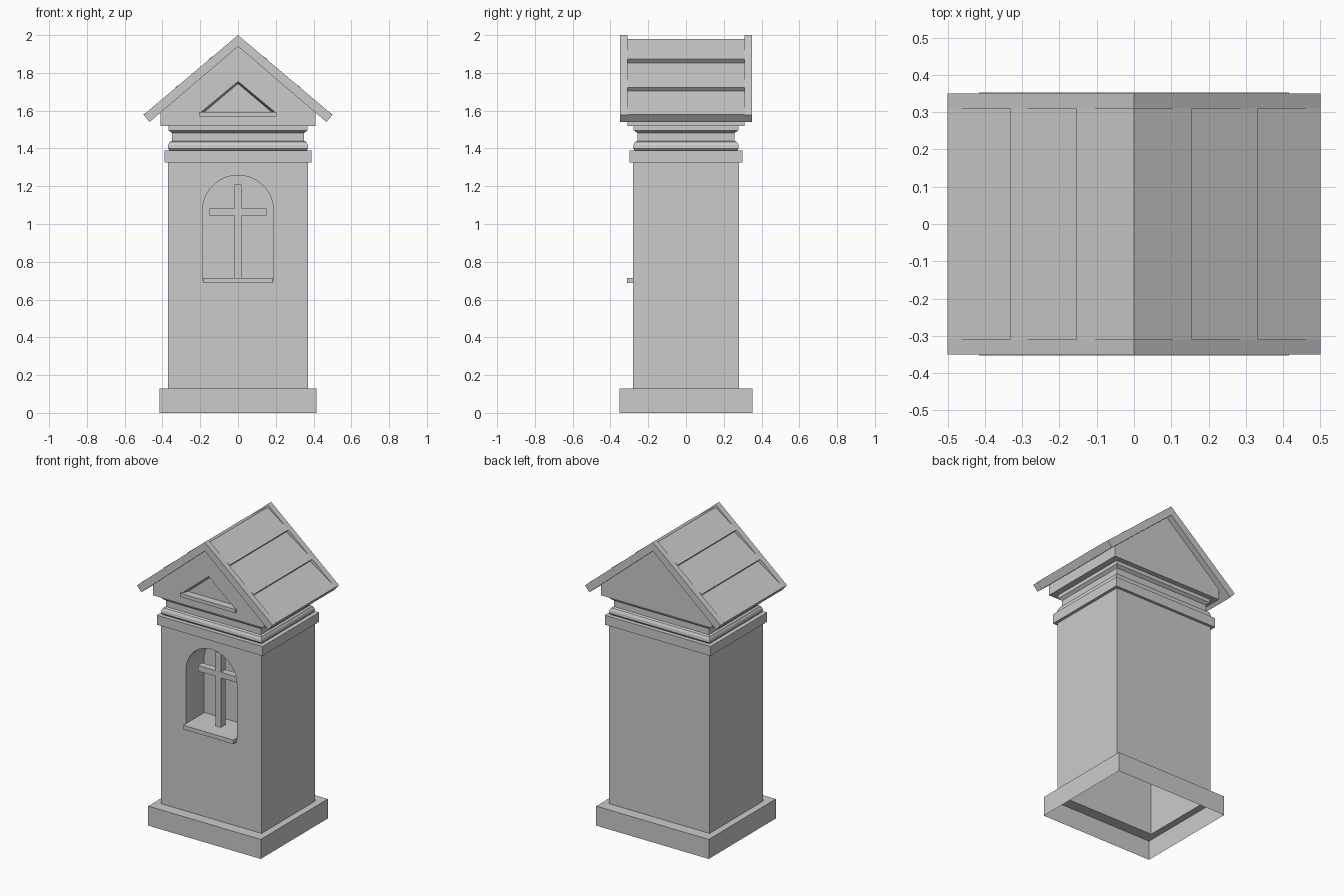
import bpy, bmesh, math

if "Cube" in bpy.data.objects:
    bpy.data.objects.remove(bpy.data.objects["Cube"])


def finish(name, bm):
    bmesh.ops.recalc_face_normals(bm, faces=bm.faces[:])
    me = bpy.data.meshes.new(name)
    bm.to_mesh(me)
    bm.free()
    ob = bpy.data.objects.new(name, me)
    bpy.context.collection.objects.link(ob)
    return ob


def loft(name, rings):
    """Closed solid through matching rings of 3D points."""
    bm = bmesh.new()
    vs = [[bm.verts.new(p) for p in r] for r in rings]
    for a, b in zip(vs, vs[1:]):
        for i in range(len(a)):
            j = (i + 1) % len(a)
            bm.faces.new((a[i], a[j], b[j], b[i]))
    bm.faces.new(vs[0])
    bm.faces.new(vs[-1])
    return finish(name, bm)


def prism(name, pts, y0, y1, back=None):
    """Front-view outline pushed along y, with an optional different back outline."""
    return loft(name, [[(x, y0, z) for x, z in pts], [(x, y1, z) for x, z in back or pts]])


def box(name, x, y0, y1, z0, z1):
    return prism(name, [(-x, z0), (x, z0), (x, z1), (-x, z1)], y0, y1)


def mirrored(half):
    """Right half outline from top centre to bottom centre, completed on the left."""
    return half + [(-x, z) for x, z in reversed(half) if x > 0]


def cut(ob, cutter):
    cutter.hide_render = True
    m = ob.modifiers.new("cut", 'BOOLEAN')
    m.operation, m.solver, m.object = 'DIFFERENCE', 'EXACT', cutter
    bpy.context.view_layer.objects.active = ob
    bpy.ops.object.modifier_apply(modifier=m.name)
    bpy.data.objects.remove(cutter)


# Plinth, shaft and moulded neck as one rectangular stepped column
profile = [(.415, .353, 0), (.415, .353, .13), (.37, .28, .13), (.37, .28, 1.325),
           (.39, .298, 1.325), (.39, .298, 1.388), (.362, .27, 1.388), (.372, .28, 1.4),
           (.37, .278, 1.418), (.362, .27, 1.434), (.35, .258, 1.44), (.35, .258, 1.482),
           (.368, .277, 1.496), (.368, .277, 1.522)]
column = loft("column", [[(-x, -y, z), (x, -y, z), (x, y, z), (-x, y, z)] for x, y, z in profile])

# Arched window niche
R, spring = .188, 1.07
arch = [(R * math.cos(math.pi * i / 24), spring + R * math.sin(math.pi * i / 24)) for i in range(25)]
cut(column, prism("niche_cutter", arch + [(-R, .7), (R, .7)], -.4, -.09))

# The column is open underneath
bm = bmesh.new()
bm.from_mesh(column.data)
bmesh.ops.delete(bm, geom=[f for f in bm.faces if all(v.co.z < .001 for v in f.verts)], context='FACES')
bm.to_mesh(column.data)
bm.free()

# Window sill and cross
box("window_sill", .185, -.312, -.085, .688, .715)
box("cross_upright", .019, -.208, -.16, .71, 1.21)
box("cross_bar", .15, -.207, -.161, 1.045, 1.083)

# Pediment with a triangular recess and its ledge
pediment = prism("pediment", mirrored([(0, 1.942), (.41, 1.594), (.41, 1.52)]), -.31, .31)
tri = [(0, 1.755), (.205, 1.585), (-.205, 1.585)]
tri_in = [(0, 1.743), (.187, 1.585), (-.187, 1.585)]
cut(pediment, prism("recess_cutter", tri, -.31001, -.27, tri_in))
box("pediment_ledge", .205, -.32, -.268, 1.569, 1.593)


# Roof: gable boards at both ends, stepped tiles between them
def on_slope(x, lift):
    return (x + .643 * lift, 2 - .844 * x + .766 * lift)


under = [(.468, 1.54), (0, 1.94)]
board = mirrored([(0, 2), (.5, 1.578)] + under)
for name, y in (("gable_board_front", -.35), ("gable_board_back", .31)):
    prism(name, board, y, y + .04)
tiles = [(0, 1.98)]
for x in (.154, .33):
    tiles += [on_slope(x, .003), on_slope(x, -.022)]
prism("roof_tiles", mirrored(tiles + [on_slope(.499, .002)] + under), -.31, .31)
